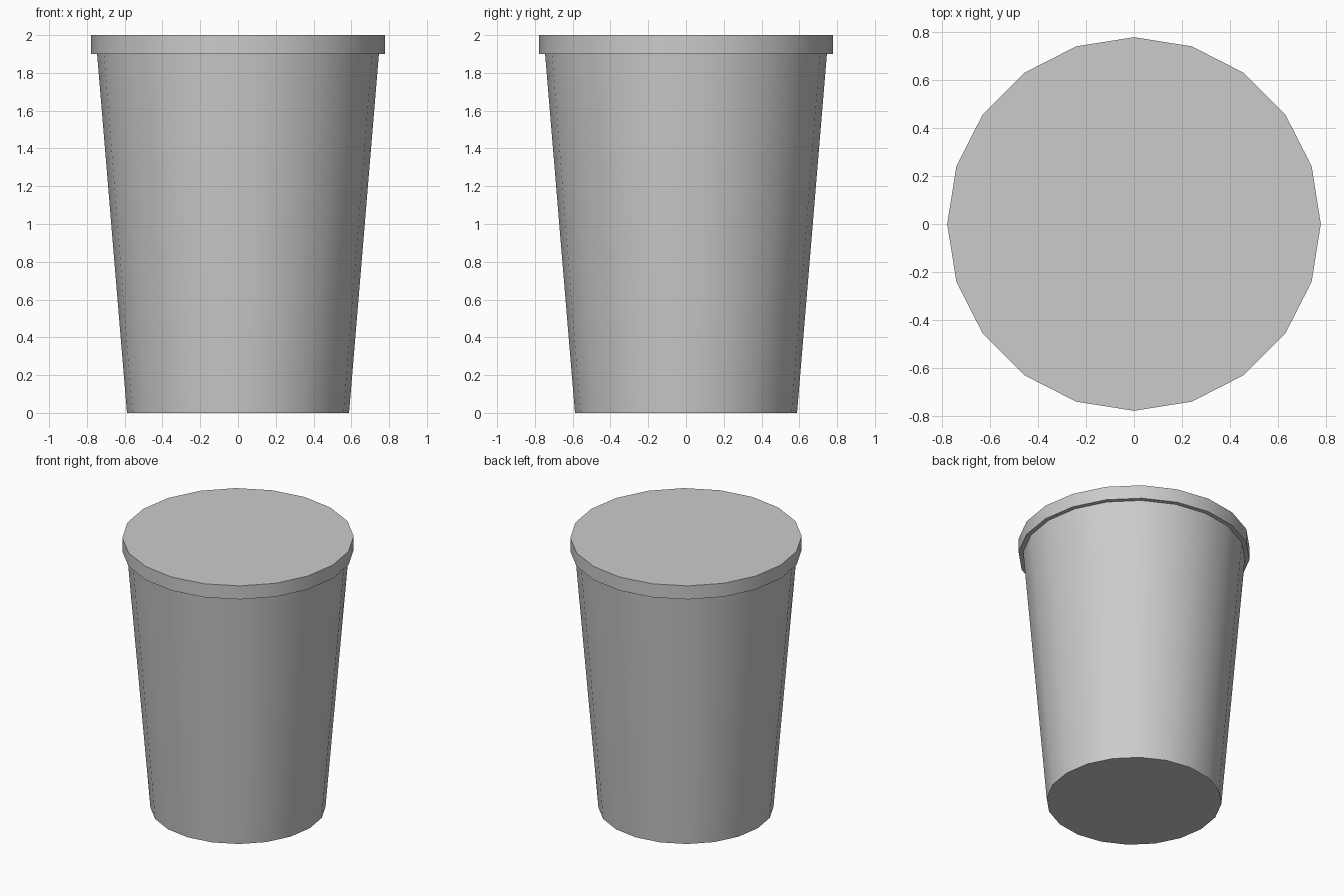
import bpy
import math

if "Cube" in bpy.data.objects:
    bpy.data.objects.remove(bpy.data.objects["Cube"])

SIDES = 20


def lathe(name, profile, cap_start=False, cap_end=False):
    """Revolve (radius, z) points around z, closing the ends on request."""
    verts = [(r * math.cos(math.tau * i / SIDES), r * math.sin(math.tau * i / SIDES), z)
             for r, z in profile for i in range(SIDES)]
    faces = []
    for k in range(len(profile) - 1):
        for i in range(SIDES):
            j = (i + 1) % SIDES
            a, b = k * SIDES, (k + 1) * SIDES
            faces.append((a + i, a + j, b + j, b + i))
    if cap_start:
        faces.append(tuple(reversed(range(SIDES))))
    if cap_end:
        faces.append(tuple(range(len(verts) - SIDES, len(verts))))
    mesh = bpy.data.meshes.new(name)
    mesh.from_pydata(verts, [], faces)
    obj = bpy.data.objects.new(name, mesh)
    bpy.context.collection.objects.link(obj)
    bpy.ops.object.select_all(action='DESELECT')
    obj.select_set(True)
    bpy.context.view_layer.objects.active = obj
    bpy.ops.object.shade_smooth_by_angle(angle=math.radians(30))
    return obj


# Tapered cup with a closed base
lathe("cup_body", [(0.588, 0.0), (0.746, 1.9)], cap_start=True)

# Flat lid: narrow underside lip, upright rim and top
lathe("lid", [(0.746, 1.9), (0.777, 1.9), (0.777, 2.0)], cap_end=True)
